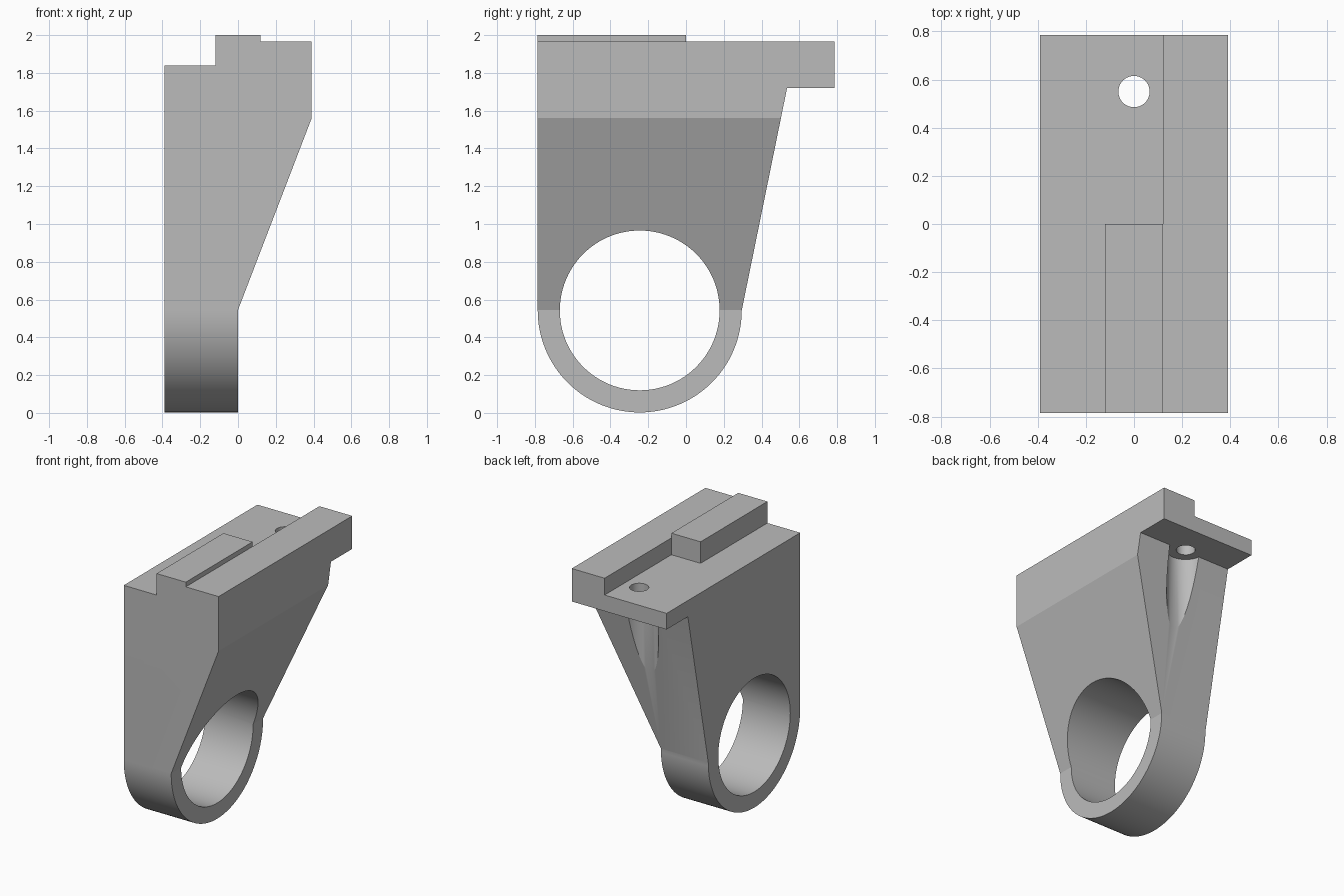
import bpy, bmesh, math
from mathutils import Vector

cube = bpy.data.objects.get("Cube")
if cube:
    bpy.data.objects.remove(cube, do_unlink=True)

grey = bpy.data.materials.new("plain_grey")
grey.use_nodes = True
colour = (0.5, 0.5, 0.5, 1)
grey.diffuse_color = colour
grey.node_tree.nodes["Principled BSDF"].inputs["Base Color"].default_value = colour


def prism(name, points, start, sweep):
    """Closed solid: 3D outline made by start(u, v), swept along a vector."""
    bm = bmesh.new()
    face = bm.faces.new([bm.verts.new(start(u, v)) for u, v in points])
    out = bmesh.ops.extrude_face_region(bm, geom=[face])["geom"]
    moved = [g for g in out if isinstance(g, bmesh.types.BMVert)]
    bmesh.ops.translate(bm, verts=moved, vec=Vector(sweep))
    bmesh.ops.recalc_face_normals(bm, faces=bm.faces)
    mesh = bpy.data.meshes.new(name)
    bm.to_mesh(mesh)
    bm.free()
    mesh.materials.append(grey)
    obj = bpy.data.objects.new(name, mesh)
    bpy.context.collection.objects.link(obj)
    return obj


def arc(cu, cv, radius, first, last, steps):
    angles = [first + (last - first) * i / steps for i in range(steps + 1)]
    return [(cu + radius * math.cos(a), cv + radius * math.sin(a)) for a in angles]


def circle(cu, cv, radius, steps):
    return arc(cu, cv, radius, 0, math.tau, steps)[:-1]


def combine(body, tool, operation):
    """Apply a boolean and discard the tool."""
    mod = body.modifiers.new("boolean", "BOOLEAN")
    mod.operation, mod.object, mod.solver = operation, tool, "EXACT"
    graph = bpy.context.evaluated_depsgraph_get()
    mesh = bpy.data.meshes.new_from_object(body.evaluated_get(graph))
    body.modifiers.clear()
    body.data = mesh
    bpy.data.objects.remove(tool, do_unlink=True)


HALF_X, HALF_Y = 0.39, 0.785
RING_Y, RING_Z, RING_R = -0.245, 0.5425, 0.54
BOLT_Y, LEDGE_Z = 0.55, 1.72

# Side outline: ring bottom, leaning back edge and overhanging ledge
side = arc(RING_Y, RING_Z, RING_R, math.pi, math.tau, 64)
side += [(0.535, LEDGE_Z), (HALF_Y, LEDGE_Z), (HALF_Y, 2.1), (-HALF_Y, 2.1)]
bracket = prism("bracket", side, lambda y, z: (-HALF_X, y, z), (2 * HALF_X, 0, 0))

# Front outline: thin foot, sloped flank and stepped top
front = [(-0.5, -0.1), (0, -0.1), (0, 0.545), (HALF_X, 1.56), (HALF_X, 1.965),
         (0.12, 1.965), (0.12, 1.84), (-0.5, 1.84)]
combine(bracket, prism("front_outline", front, lambda x, z: (x, -1, z), (0, 2, 0)),
        "INTERSECT")

# Raised rail on the front half of the top
rail = [(-0.12, 1.8), (0.12, 1.8), (0.12, 2), (-0.12, 2)]
combine(bracket, prism("rail", rail, lambda x, z: (x, -HALF_Y, z), (0, HALF_Y, 0)),
        "UNION")

# Large bore, bolt hole and the clearance groove below it
combine(bracket, prism("bore", circle(RING_Y, RING_Z, 0.423, 96),
                       lambda y, z: (-1, y, z), (2, 0, 0)), "DIFFERENCE")
combine(bracket, prism("groove", circle(0, BOLT_Y, 0.13, 48),
                       lambda x, y: (x, y, 0.9), (0, 0, LEDGE_Z - 0.9)), "DIFFERENCE")
combine(bracket, prism("bolt_hole", circle(0, BOLT_Y, 0.065, 40),
                       lambda x, y: (x, y, 1.6), (0, 0, 0.6)), "DIFFERENCE")

# Smooth curved walls, keep edges sharp
bpy.ops.object.select_all(action="DESELECT")
bracket.select_set(True)
bpy.context.view_layer.objects.active = bracket
bpy.ops.object.shade_smooth_by_angle(angle=math.radians(20))
